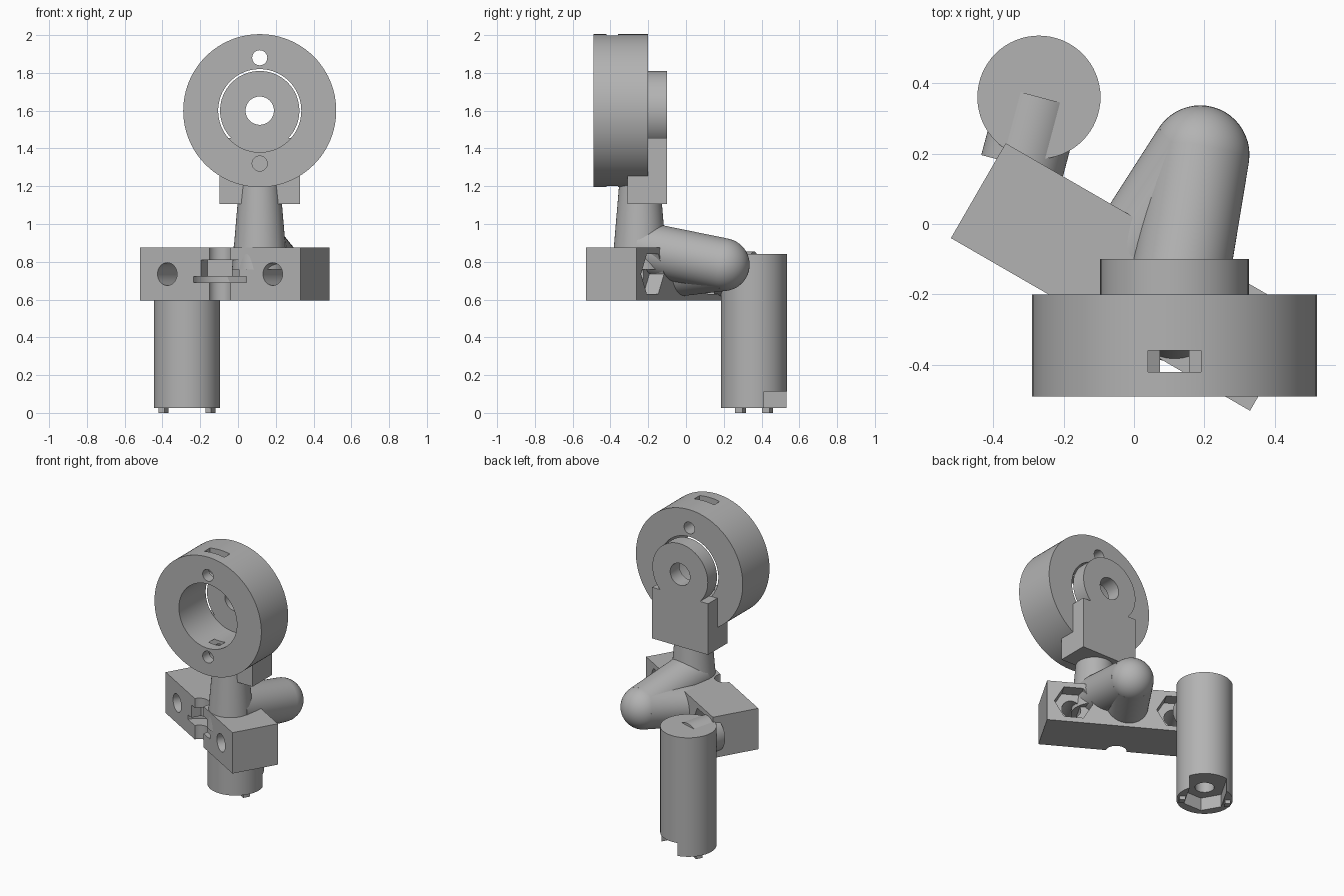
import bpy, bmesh, math
from mathutils import Vector, Matrix

if "Cube" in bpy.data.objects:
    bpy.data.objects.remove(bpy.data.objects["Cube"])

grey = bpy.data.materials.new("plain_grey")
grey.diffuse_color = (0.45, 0.45, 0.45, 1)
grey.use_nodes = True
grey.node_tree.nodes["Principled BSDF"].inputs["Base Color"].default_value = grey.diffuse_color

U = Vector((math.cos(math.pi / 6), -0.5, 0))   # along the clamp block
N = Vector((0.5, math.cos(math.pi / 6), 0))    # towards the back of the block
Z = Vector((0, 0, 1))
TURN = -math.pi / 6


def finish(name, bm):
    mesh = bpy.data.meshes.new(name)
    bm.to_mesh(mesh)
    bm.free()
    mesh.materials.append(grey)
    ob = bpy.data.objects.new(name, mesh)
    bpy.context.collection.objects.link(ob)
    return ob


def rod(name, p0, p1, r0, r1=None, seg=64, spin=0.0):
    """Cylinder, cone or prism between two points."""
    p0, p1 = Vector(p0), Vector(p1)
    d = p1 - p0
    rot = Matrix() if abs(d.normalized().z) > 0.999 else d.to_track_quat('Z', 'Y').to_matrix().to_4x4()
    m = Matrix.Translation((p0 + p1) / 2) @ rot @ Matrix.Rotation(spin, 4, 'Z')
    bm = bmesh.new()
    bmesh.ops.create_cone(bm, cap_ends=True, segments=seg, radius1=r0,
                          radius2=r0 if r1 is None else r1, depth=d.length, matrix=m)
    return finish(name, bm)


def box(name, centre, size, turn=0.0):
    bm = bmesh.new()
    m = Matrix.Translation(centre) @ Matrix.Rotation(turn, 4, 'Z') @ Matrix.Diagonal((*size, 1))
    bmesh.ops.create_cube(bm, size=1, matrix=m)
    return finish(name, bm)


def ball(name, centre, r):
    bm = bmesh.new()
    bmesh.ops.create_uvsphere(bm, u_segments=48, v_segments=24, radius=r,
                              matrix=Matrix.Translation(centre))
    return finish(name, bm)


def cut(ob, *cutters):
    for c in cutters:
        c.hide_render = True
        mod = ob.modifiers.new("cut", 'BOOLEAN')
        mod.operation, mod.solver, mod.object = 'DIFFERENCE', 'EXACT', c
        bpy.context.view_layer.objects.active = ob
        bpy.ops.object.modifier_apply(modifier=mod.name)
        bpy.data.objects.remove(c)


# Ring housing with bore, screw holes and nut slots
CX, CZ = 0.115, 1.6
ring = rod("ring_housing", (CX, -0.49, CZ), (CX, -0.20, CZ), 0.405, seg=96)
cut(ring, rod("bore", (CX, -0.6, CZ), (CX, -0.1, CZ), 0.22, seg=96))
for s in (1, -1):
    z = CZ + s * 0.28
    cut(ring,
        rod("screw_hole", (CX, -0.6, z), (CX, -0.1, z), 0.04, seg=32),
        rod("nut_pocket", (CX, -0.42, z), (CX, -0.36, z), 0.0875, seg=6),
        box("nut_slot", (CX, -0.39, z + s * 0.1), (0.1515, 0.06, 0.2)))

# Bracket behind the ring
disc = rod("pivot_disc", (CX, -0.20, CZ), (CX, -0.10, CZ), 0.21)
cut(disc, rod("pivot_hole", (CX, -0.3, CZ), (CX, 0, CZ), 0.075, seg=48))
box("bracket_plate", (CX, -0.15, 1.28), (0.424, 0.10, 0.35))
foot = box("bracket_foot", (CX, -0.23, 1.18), (0.424, 0.16, 0.15))
cut(foot, rod("foot_clearance", (CX, -0.6, CZ), (CX, 0, CZ), 0.40, seg=96))

# Neck and side arm
neck_base = Vector((CX, -0.245, 0.875))
tip = Vector((0.188, 0.197, 0.785))
rod("neck", (CX, -0.245, 0.76), (CX, -0.245, 1.22), 0.147, 0.108)
ball("arm_tip", tip, 0.14)
rod("upper_arm", neck_base, tip, 0.14)
rod("lower_arm", (-0.04, -0.14, 0.735), tip, 0.13, 0.14)

# Clamp block with bolt holes, nut pockets and centre channel
L, W, BZ = 0.981, 0.311, 0.735
front_left = Vector((-0.52, -0.04, BZ))
mid = front_left + U * L / 2
block = box("clamp_block", mid + N * W / 2, (L, W, 0.28), TURN)
for s in (0.168, L - 0.168):
    p = front_left + U * s
    cut(block,
        rod("bolt_hole", p - N * 0.1, p + N * 0.5, 0.06, seg=40),
        rod("bolt_nut", p + N * (W - 0.09), p + N * 0.5, 0.122, seg=6, spin=math.pi / 6))
cut(block,
    rod("channel", mid - Z * 0.3, mid + Z * 0.3, 0.064, seg=40),
    rod("washer_slot", mid - Z * 0.045, mid - Z * 0.013, 0.163, seg=48),
    rod("nut_slot", mid - Z * 0.02, mid + Z * 0.075, 0.133, seg=6, spin=TURN))

# Link between block and post
post = Vector((-0.27, 0.36, 0))
rod("post_link", (-0.318, 0.165, BZ), (-0.266, 0.36, BZ), 0.12)

# Post with bottom nut slot and screw hole
body = rod("post", post + Z * 0.025, post + Z * 0.84, 0.175)
cut(body,
    rod("post_nut", post - Z * 0.1, post + Z * 0.113, 0.135, seg=6, spin=TURN),
    box("post_slot", post + N * 0.15 + Z * 0.0065, (0.2338, 0.3, 0.213), TURN),
    rod("post_hole", post, post + Z * 0.5, 0.06, seg=40))
for s, side in ((-1, "left"), (1, "right")):
    box("post_pad_" + side, post + U * s * 0.143 + Z * 0.0175, (0.036, 0.045, 0.035), TURN)

# Smooth the round surfaces, keep edges sharp
for ob in bpy.context.scene.objects:
    ob.select_set(True)
    bpy.context.view_layer.objects.active = ob
bpy.ops.object.shade_smooth_by_angle(angle=math.radians(30))
